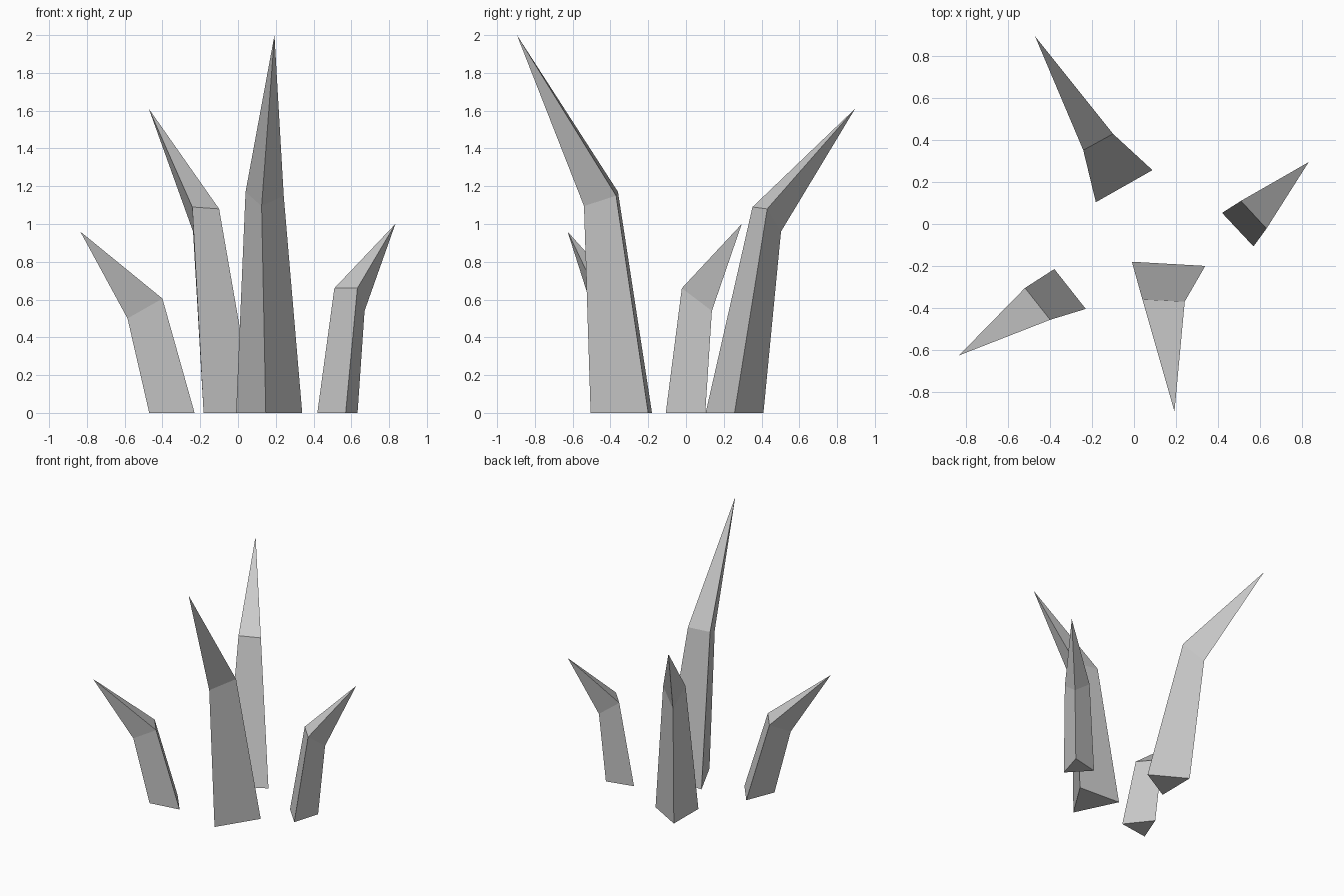
import bpy, bmesh

if "Cube" in bpy.data.objects:
    bpy.data.objects.remove(bpy.data.objects["Cube"])


def spike(name, base, bend, tip):
    """Three-sided spike: flat base triangle, tilted bend triangle, pointed tip."""
    bm = bmesh.new()
    low = [bm.verts.new((x, y, 0)) for x, y in base]
    mid = [bm.verts.new(p) for p in bend]
    top = bm.verts.new(tip)
    bm.faces.new(low)
    for i in range(3):
        j = (i + 1) % 3
        bm.faces.new((low[i], low[j], mid[j], mid[i]))
        bm.faces.new((mid[i], mid[j], top))
    bmesh.ops.recalc_face_normals(bm, faces=bm.faces)
    mesh = bpy.data.meshes.new(name)
    bm.to_mesh(mesh)
    bm.free()
    obj = bpy.data.objects.new(name, mesh)
    bpy.context.collection.objects.link(obj)
    return obj


# Tallest spike, leaning forward
spike("front_spike",
      [(-0.01, -0.18), (0.34, -0.20), (0.147, -0.505)],
      [(0.04, -0.36, 1.17), (0.242, -0.37, 1.15), (0.125, -0.54, 1.095)],
      (0.193, -0.895, 2.0))

# Second spike, leaning back
spike("back_spike",
      [(0.088, 0.257), (-0.182, 0.104), (-0.18, 0.41)],
      [(-0.10, 0.43, 1.08), (-0.242, 0.352, 1.09), (-0.238, 0.503, 0.96)],
      (-0.472, 0.895, 1.61))

# Short spike on the right
spike("right_spike",
      [(0.42, 0.053), (0.57, -0.107), (0.633, 0.102)],
      [(0.51, 0.11, 0.66), (0.632, -0.022, 0.66), (0.67, 0.137, 0.54)],
      (0.833, 0.295, 1.0))

# Short spike on the left
spike("left_spike",
      [(-0.38, -0.215), (-0.23, -0.405), (-0.47, -0.44)],
      [(-0.52, -0.305, 0.60), (-0.40, -0.457, 0.605), (-0.585, -0.48, 0.50)],
      (-0.835, -0.627, 0.96))
